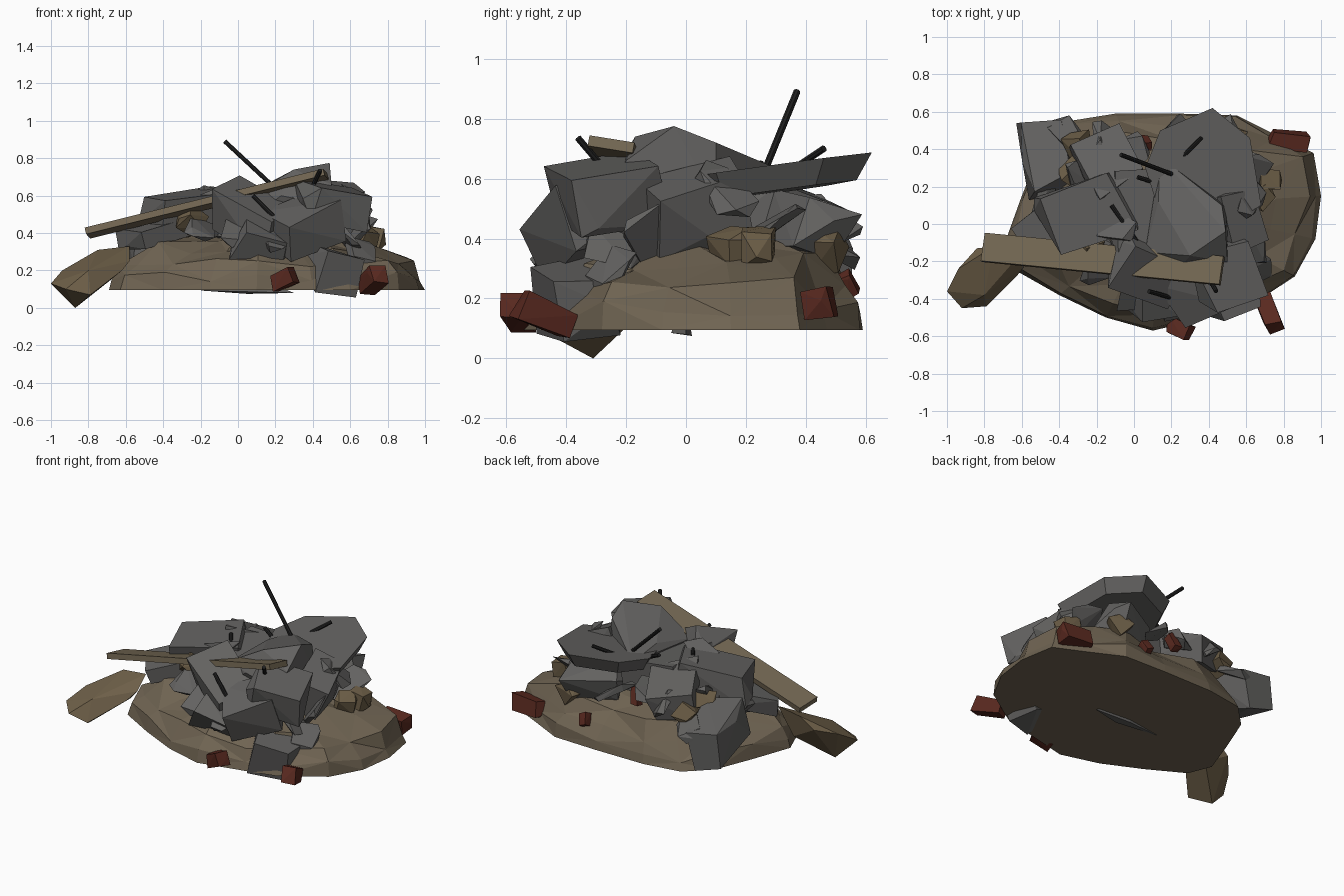
import bpy, bmesh, math, random
from mathutils import Vector, Euler

if "Cube" in bpy.data.objects:
    bpy.data.objects.remove(bpy.data.objects["Cube"])

def material(name, rgb):
    m = bpy.data.materials.new(name)
    m.diffuse_color = (*rgb, 1)
    m.use_nodes = True
    m.node_tree.nodes["Principled BSDF"].inputs["Base Color"].default_value = m.diffuse_color
    return m

EARTH = material("earth", (0.16, 0.127, 0.085))
WOOD = material("wood", (0.17, 0.135, 0.085))
STONE = material("sandstone", (0.155, 0.115, 0.065))
CONCRETE = material("concrete", (0.125, 0.122, 0.118))
BRICK = material("brick", (0.1, 0.022, 0.014))
STEEL = material("steel", (0.015, 0.015, 0.015))

def finish(name, bm, mat):
    bmesh.ops.recalc_face_normals(bm, faces=bm.faces)
    me = bpy.data.meshes.new(name)
    bm.to_mesh(me)
    bm.free()
    me.materials.append(mat)
    ob = bpy.data.objects.new(name, me)
    bpy.context.collection.objects.link(ob)
    return ob

def hull(name, pts, mat):
    bm = bmesh.new()
    for p in pts:
        bm.verts.new(p)
    r = bmesh.ops.convex_hull(bm, input=bm.verts)
    bad = {v for v in r["geom_interior"] + r["geom_unused"]
           if isinstance(v, bmesh.types.BMVert)}
    bmesh.ops.delete(bm, geom=list(bad), context="VERTS")
    bmesh.ops.dissolve_limit(bm, angle_limit=math.radians(6), verts=bm.verts, edges=bm.edges)
    return finish(name, bm, mat)

def chunk(name, c, size, rot, seed, mat, rough=0.35):
    """Broken block: hull of a box whose corners are knocked in, plus two side bulges."""
    rnd = random.Random(seed)
    e = Euler([math.radians(a) for a in rot])
    half = Vector(size) / 2
    pts = []
    for sx in (-1, 1):
        for sy in (-1, 1):
            for sz in (-1, 1):
                pts.append([s * (1 - rough * rnd.random()) for s in (sx, sy, sz)])
    for s in (-1, 1):
        pts.append([s, rnd.uniform(-.6, .6), rnd.uniform(-.6, .6)])
    out = []
    for p in pts:
        v = Vector([a * b for a, b in zip(p, half)])
        v.rotate(e)
        out.append(v + Vector(c))
    return hull(name, out, mat)

def slab(name, outline, z0, sx, sy, thick, mat):
    """Tilted plate from a plan outline, top at z0 + sx*x + sy*y; underside tapered in."""
    n = len(outline)
    cx = sum(p[0] for p in outline) / n
    cy = sum(p[1] for p in outline) / n
    pts = []
    for x, y in outline:
        bx, by = cx + (x - cx) * .85, cy + (y - cy) * .85
        pts += [(x, y, z0 + sx * x + sy * y), (bx, by, z0 + sx * bx + sy * by - thick)]
    return hull(name, pts, mat)

def rod(name, a, b, r=0.012):
    a, b = Vector(a), Vector(b)
    bm = bmesh.new()
    bmesh.ops.create_cone(bm, cap_ends=True, segments=8, radius1=r, radius2=r, depth=(b - a).length)
    q = (b - a).to_track_quat("Z", "Y")
    for v in bm.verts:
        v.co = q @ v.co + (a + b) / 2
    return finish(name, bm, STEEL)

# Earth mound: shrinking rings, jittered and faceted
outline = [(1, .15), (.96, .38), (.77, .47), (.55, .58), (.25, .59), (-.1, .59), (-.35, .55),
           (-.5, .4), (-.6, .15), (-.69, -.1), (-.63, -.25), (-.4, -.38), (-.15, -.5),
           (.1, -.57), (.4, -.5), (.6, -.45), (.86, -.28), (.97, -.08)]
rnd = random.Random(4)
bm = bmesh.new()
mid = Vector((.15, .1))
rings = []
for i, (s, z) in enumerate([(1, .095), (.99, .17), (.9, .25), (.76, .325), (.48, .38)]):
    ring = []
    for p in outline:
        k = s + (rnd.uniform(-.06, .04) if i > 1 else rnd.uniform(-.03, 0) if i else 0)
        q = mid + (Vector(p) - mid) * k
        ring.append(bm.verts.new((q.x, q.y, z + (rnd.uniform(-.035, .03) if i else 0))))
    rings.append(ring)
n = len(outline)
for k, (a, b) in enumerate(zip(rings, rings[1:])):
    for i in range(n):
        j = (i + 1) % n
        if (i + k) % 2:
            bm.faces.new((a[i], a[j], b[j]))
            bm.faces.new((a[i], b[j], b[i]))
        else:
            bm.faces.new((a[i], a[j], b[i]))
            bm.faces.new((a[j], b[j], b[i]))
top = bm.verts.new((mid.x, mid.y, .41))
for i in range(n):
    bm.faces.new((rings[-1][i], rings[-1][(i + 1) % n], top))
bm.faces.new(rings[0])
finish("earth_mound", bm, EARTH)

# Large tilted slab, top rear, and the crowning block
slab("upper_slab", [(.06, .3), (.14, .5), (.42, .62), (.62, .46), (.68, .1), (.45, -.04), (.15, .02)],
     .592, .02, .14, .085, CONCRETE)
hull("crown_block", [(.49, -.04, .775), (.3, -.17, .74), (.23, -.25, .6), (.06, -.15, .6), (.13, .12, .65),
                     (.14, .36, .61), (.3, .22, .66), (.47, .1, .72), (.5, -.2, .66), (.48, -.25, .55),
                     (.1, -.2, .5), (.5, .1, .52), (.15, .3, .54)], CONCRETE)

# Main concrete blocks: position, size, rotation
blocks = [
    ("front_right_block", (.49, -.26, .55), (.38, .38, .25), (10, 12, 20)),
    ("front_block", (.36, -.34, .43), (.38, .3, .27), (15, -20, 25)),
    ("front_foot_block", (.52, -.36, .19), (.32, .27, .24), (10, 15, 15)),
    ("front_centre_block", (.06, -.24, .48), (.42, .32, .3), (20, 25, -20)),
    ("left_top_block", (-.26, .06, .53), (.54, .38, .22), (5, -8, 15)),
    ("left_low_block", (-.42, -.02, .41), (.42, .32, .13), (4, -14, 35)),
    ("rear_left_block", (-.48, .37, .32), (.27, .44, .3), (-12, 10, 8)),
    ("rear_centre_block", (-.15, .33, .49), (.3, .42, .22), (-20, 10, 25)),
    ("core_block", (.12, .08, .47), (.55, .5, .28), (0, 5, 10)),
    ("right_block", (.55, .03, .49), (.24, .38, .27), (15, 20, 20)),
    ("rear_right_block", (.4, .4, .44), (.38, .2, .22), (-20, 0, 25)),
    ("front_low_block", (.13, -.39, .33), (.32, .17, .2), (30, 15, 10)),
]
for i, (name, c, size, rot) in enumerate(blocks):
    chunk(name, c, size, rot, 20 + i, CONCRETE)

# Thin jagged shards leaning out of the heap
shards = [(-.37, .5, .36), (-.17, .45, .48), (.02, .4, .48), (.2, .46, .44), (.61, .27, .43),
          (.63, .12, .56), (.62, -.1, .4), (.59, -.24, .36), (.2, -.43, .36), (-.02, -.38, .4),
          (-.2, -.2, .43), (-.48, .1, .38), (-.1, -.02, .6), (.66, -.25, .3), (-.3, .25, .5),
          (.3, -.2, .62)]
for i, c in enumerate(shards):
    r = random.Random(100 + i)
    chunk("shard_%02d" % i, c, (r.uniform(.18, .28), r.uniform(.14, .22), .06),
          (r.uniform(-50, 50), r.uniform(-50, 50), r.uniform(0, 180)), 200 + i, CONCRETE, .7)
# Sunken slab just breaking through the underside
hull("sunken_slab", [(-.2, -.02, .093), (.05, .02, .075), (.1, -.05, .085), (.3, 0, .08), (0, 0, .2)], CONCRETE)

# Brown stone lying at the left, and smaller ones in the heap
hull("left_stone", [(-1, -.36, .13), (-.94, -.24, .2), (-.87, -.31, 0), (-.92, -.45, .1), (-.79, -.44, .07),
                    (-.8, -.38, .2), (-.84, -.13, .24), (-.75, -.12, .31), (-.58, -.13, .33),
                    (-.58, -.22, .25), (-.62, -.27, .2), (-.68, -.15, .15)], STONE)
stones = [(.73, .24, .38), (.68, .15, .37), (.5, .46, .37), (-.3, .42, .42), (-.32, .28, .46),
          (-.22, .12, .5), (-.25, -.12, .46)]
for i, c in enumerate(stones):
    chunk("small_stone_%d" % i, c, (.14, .13, .15), (20 * i, 15 - 9 * i, 35 * i), 50 + i, STONE, .45)

# Broken bricks
bricks = [((.72, -.475, .145), (.1, .22, .11), (-22, 5, 22)), ((.24, -.56, .155), (.14, .1, .1), (0, -20, -20)),
          ((.825, .445, .18), (.23, .11, .115), (10, 0, -8)), ((.06, .43, .44), (.06, .06, .13), (20, 15, 0)),
          ((.36, .54, .25), (.06, .06, .09), (25, 20, 0))]
for i, (c, size, rot) in enumerate(bricks):
    chunk("brick_%d" % i, c, size, rot, 70 + i, BRICK, .3)

# Long plank across the front
a, b = Vector((-.805, -.125, .4)), Vector((.47, -.25, .715))
side = Vector((.011, .075, -.012))
up = (b - a).cross(side).normalized() * .018
hull("plank", [e + s * side + t * up for e in (a, b) for s in (-1, 1) for t in (-1, 1)], WOOD)

# Reinforcing rods
rods = [((-.07, .37, .89), (.22, .26, .62)), ((.36, .46, .7), (.24, .34, .62)), ((.44, -.36, .735), (.36, -.22, .57)),
        ((.02, .25, .65), (.12, .22, .6)), ((-.12, .1, .63), (.04, -.13, .6)), ((.08, -.36, .6), (.22, -.4, .46))]
for i, (p, q) in enumerate(rods):
    rod("steel_rod_%d" % i, p, q)
